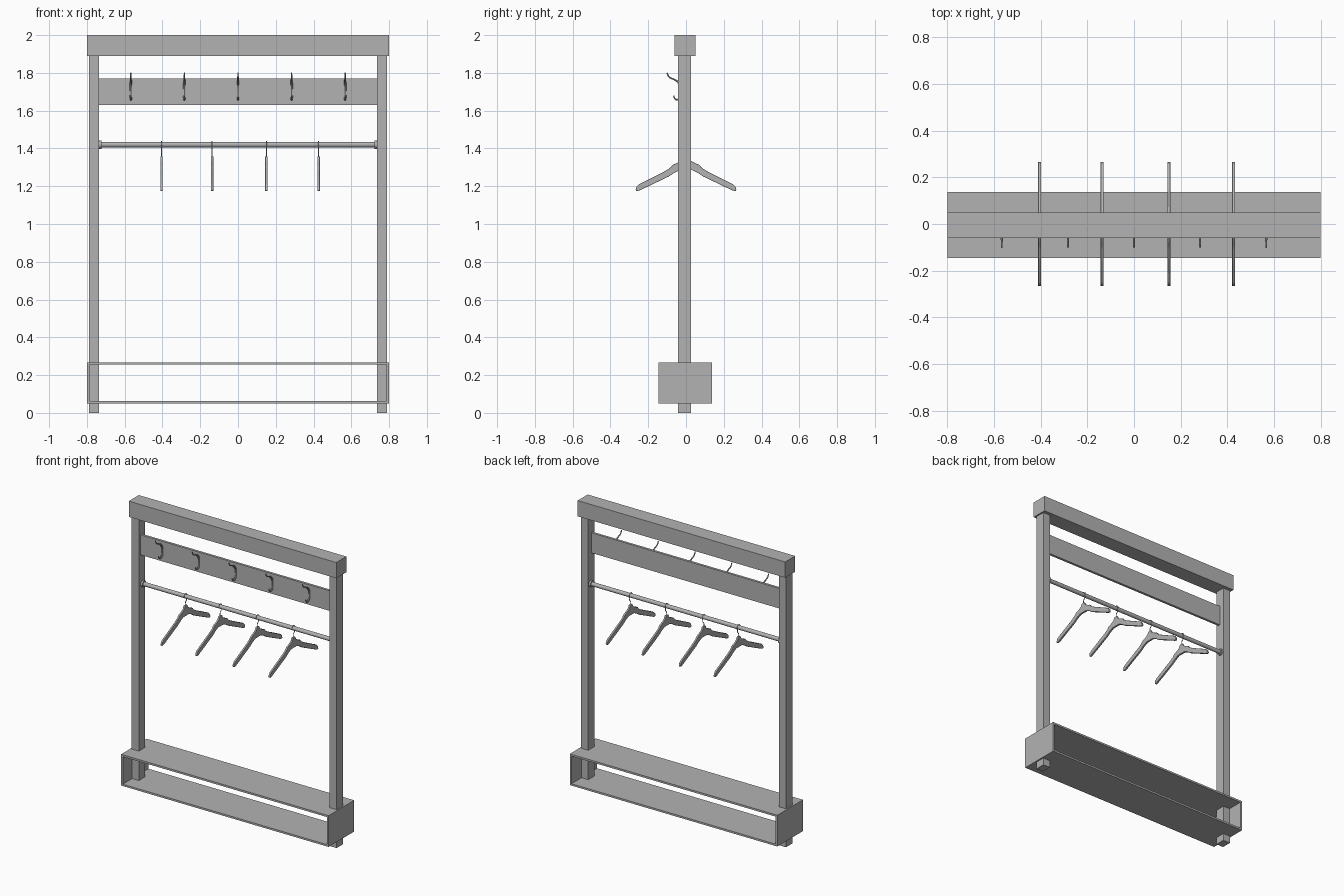
import bpy
import bmesh
import math
from mathutils import Vector

cube = bpy.data.objects.get("Cube")
if cube:
    bpy.data.objects.remove(cube, do_unlink=True)

grey = bpy.data.materials.new("plain grey")
grey.use_nodes = True
grey.diffuse_color = (0.45, 0.45, 0.45, 1)
grey.node_tree.nodes["Principled BSDF"].inputs["Base Color"].default_value = (0.45, 0.45, 0.45, 1)


def add_object(name, bm):
    bmesh.ops.recalc_face_normals(bm, faces=bm.faces)
    mesh = bpy.data.meshes.new(name)
    bm.to_mesh(mesh)
    bm.free()
    mesh.materials.append(grey)
    obj = bpy.data.objects.new(name, mesh)
    bpy.context.collection.objects.link(obj)
    return obj


def smooth(obj):
    bpy.ops.object.select_all(action='DESELECT')
    obj.select_set(True)
    bpy.context.view_layer.objects.active = obj
    bpy.ops.object.shade_smooth_by_angle(angle=math.radians(40))


def box(name, low, high):
    bm = bmesh.new()
    bmesh.ops.create_cube(bm, size=1)
    low, high = Vector(low), Vector(high)
    bmesh.ops.scale(bm, vec=high - low, verts=bm.verts)
    bmesh.ops.translate(bm, vec=(low + high) / 2, verts=bm.verts)
    return add_object(name, bm)


def rod(name, x0, x1, y, z, radius):
    bm = bmesh.new()
    bmesh.ops.create_cone(bm, cap_ends=True, segments=24, radius1=radius,
                          radius2=radius, depth=x1 - x0)
    for v in bm.verts:
        v.co = (v.co.z + (x0 + x1) / 2, y + v.co.x, z + v.co.y)
    smooth(add_object(name, bm))


def wire(name, x, points, radius):
    """Smooth tube through (y, z, thickness) points in the plane at x."""
    curve = bpy.data.curves.new(name, 'CURVE')
    curve.dimensions = '3D'
    curve.bevel_depth = radius
    curve.bevel_resolution = 2
    curve.use_fill_caps = True
    curve.resolution_u = 5
    spline = curve.splines.new('BEZIER')
    spline.bezier_points.add(len(points) - 1)
    for p, (y, z, thick) in zip(spline.bezier_points, points):
        p.co = (x, y, z)
        p.radius = thick
        p.handle_left_type = p.handle_right_type = 'AUTO'
    curve.materials.append(grey)
    obj = bpy.data.objects.new(name, curve)
    bpy.context.collection.objects.link(obj)
    bpy.ops.object.select_all(action='DESELECT')
    obj.select_set(True)
    bpy.context.view_layer.objects.active = obj
    bpy.ops.object.convert(target='MESH')
    smooth(bpy.context.object)


def plate(name, x, outline, width):
    """Flat (y, z) outline extruded along x, with softened edges."""
    bm = bmesh.new()
    face = bm.faces.new([bm.verts.new((x - width / 2, y, z)) for y, z in outline])
    out = bmesh.ops.extrude_face_region(bm, geom=[face])
    verts = [g for g in out["geom"] if isinstance(g, bmesh.types.BMVert)]
    bmesh.ops.translate(bm, vec=(width, 0, 0), verts=verts)
    obj = add_object(name, bm)
    bevel = obj.modifiers.new("soft edges", 'BEVEL')
    bevel.width = 0.002
    bevel.segments = 2
    smooth(obj)


# Frame: posts and top beam
for side, s in (("left", 1), ("right", -1)):
    xs = sorted((s * 0.735, s * 0.79))
    box(side + "_post", (xs[0], -0.042, 0), (xs[1], 0.027, 1.9))
box("top_beam", (-0.8, -0.06, 1.89), (0.8, 0.05, 2.0))

# Shoe box, open at front and back
F, B, LO, HI, T = -0.145, 0.137, 0.05, 0.268, 0.013
box("shoe_box_bottom", (-0.8, F, LO), (0.8, B, LO + T))
box("shoe_box_top", (-0.8, F, HI - T), (0.8, B, HI))
for side, s in (("left", 1), ("right", -1)):
    xs = sorted((s * 0.8, s * (0.8 - T)))
    box("shoe_box_" + side + "_wall", (xs[0], F, LO + T), (xs[1], B, HI - T))

# Hook board and double coat hooks
box("hook_board", (-0.735, -0.026, 1.63), (0.735, -0.009, 1.77))
hook_path = [(-0.1, 1.8, 0.7), (-0.09, 1.779, 0.8), (-0.06, 1.764, 0.9),
             (-0.036, 1.745, 1.3), (-0.025, 1.705, 1.3), (-0.03, 1.67, 1.3),
             (-0.046, 1.658, 1), (-0.059, 1.664, 0.8), (-0.065, 1.679, 0.7)]
for i in range(5):
    wire(f"coat_hook_{i + 1}", -0.567 + 0.2835 * i, hook_path, 0.005)

# Hanging rail with end flanges
rod("hanging_rail", -0.73, 0.73, 0, 1.42, 0.014)
rod("rail_flange_left", 0.723, 0.736, 0, 1.42, 0.022)
rod("rail_flange_right", -0.736, -0.723, 0, 1.42, 0.022)

# Hangers: shaped body and wire hook over the rail
half = [(0.012, 1.357), (0.022, 1.338), (0.042, 1.325), (0.07, 1.313),
        (0.085, 1.296), (0.115, 1.278), (0.25, 1.21), (0.262, 1.198),
        (0.267, 1.18), (0.262, 1.174), (0.245, 1.178), (0.09, 1.252),
        (0.06, 1.272), (0.03, 1.286)]
outline = half + [(-y, z) for y, z in reversed(half)]
hook = [(0, 1.35, 1), (0, 1.378, 1), (0.012, 1.392, 1)]
for k in range(-1, 7):
    a = math.radians(-20 + 35 * k)
    hook.append((0.018 * math.cos(a), 1.42 + 0.018 * math.sin(a), 1))
for i, x in enumerate((-0.405, -0.137, 0.15, 0.427)):
    plate(f"hanger_body_{i + 1}", x, outline, 0.013)
    wire(f"hanger_hook_{i + 1}", x, hook, 0.0025)
